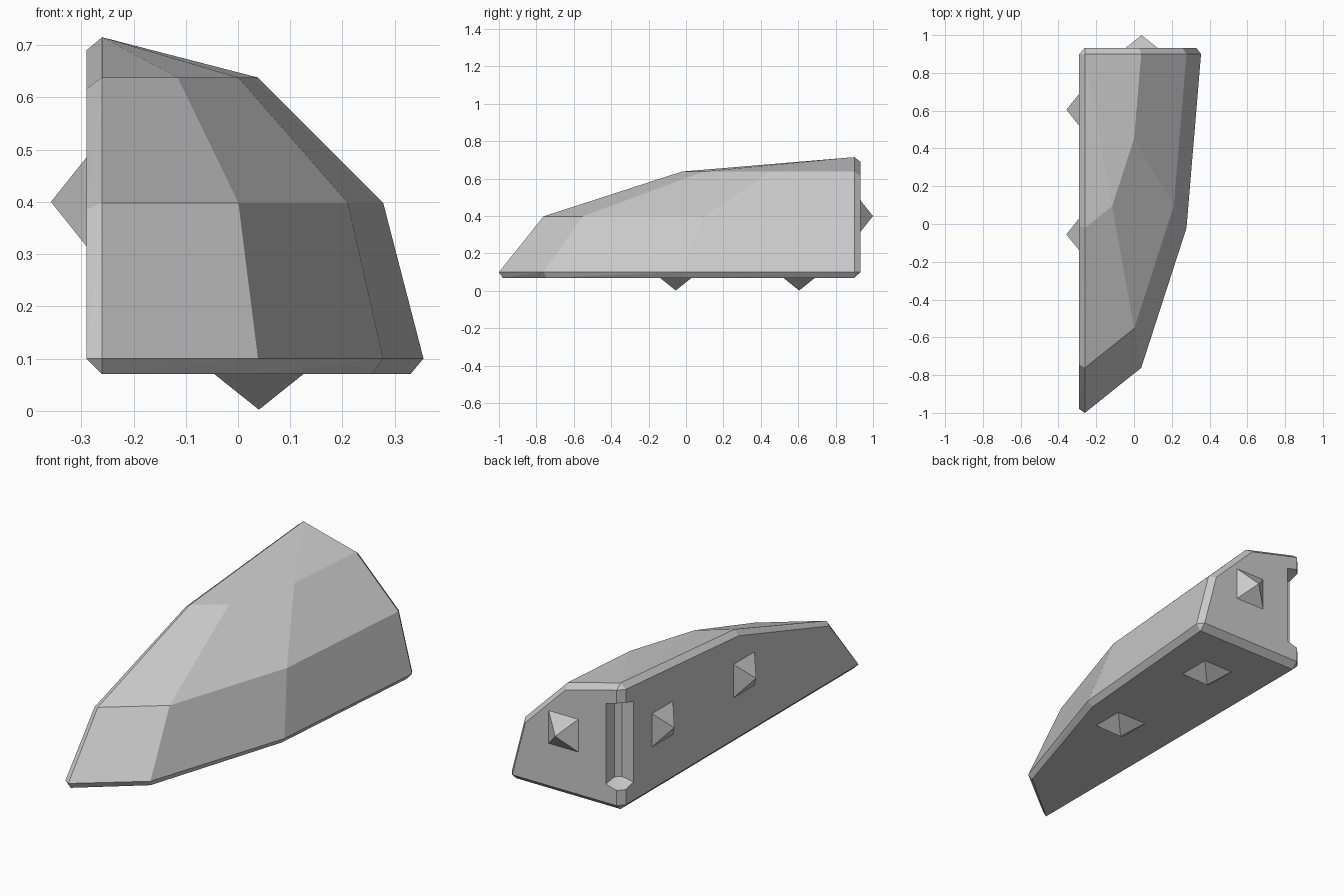
import bpy, bmesh
from math import sin, cos, radians, pi
from mathutils import Vector, Matrix

if "Cube" in bpy.data.objects:
    bpy.data.objects.remove(bpy.data.objects["Cube"])

CORNER = Vector((-0.26, 0.90, 0.10))     # where the three flat walls would meet
SIZE = Vector((0.615, 1.90, 0.615))      # reach of the rounded octant from that corner
BEVEL = 0.03
ANGLES = [radians(a) for a in (0, 29, 61, 90)]


def hull_object(name, points):
    bm = bmesh.new()
    for p in points:
        bm.verts.new(p)
    res = bmesh.ops.convex_hull(bm, input=bm.verts)
    junk = {g for g in res["geom_interior"] + res["geom_unused"] if isinstance(g, bmesh.types.BMVert)}
    bmesh.ops.delete(bm, geom=list(junk), context='VERTS')
    bmesh.ops.dissolve_limit(bm, angle_limit=radians(1), verts=bm.verts, edges=bm.edges)
    bmesh.ops.recalc_face_normals(bm, faces=bm.faces)
    mesh = bpy.data.meshes.new(name)
    bm.to_mesh(mesh)
    bm.free()
    obj = bpy.data.objects.new(name, mesh)
    bpy.context.collection.objects.link(obj)
    return obj


# Shell: faceted octant, plus slightly shrunken outlines pushed out as bevelled walls
points = []
for lat in ANGLES:
    for lon in ANGLES:
        unit = Vector((cos(lat) * sin(lon), -cos(lat) * cos(lon), sin(lat)))
        points.append(CORNER + unit * SIZE)
        inset = CORNER + unit * Vector((0.59, 1.88, 0.59))
        for axis, push in ((0, -BEVEL), (1, BEVEL + 0.003), (2, -BEVEL)):
            if abs(unit[axis]) < 1e-5:
                p = inset.copy()
                p[axis] += push
                points.append(p)
for axis, push in ((0, -BEVEL), (1, BEVEL + 0.003), (2, -BEVEL)):
    p = CORNER.copy()
    p[axis] += push
    points.append(p)
shell = hull_object("shell", points)

# Notch in the upright corner edge, with flared ends and a chamfered inner corner
inner = [(-0.20, 0.865), (-0.225, 0.84)]
outer = [(-0.20, 0.935), (-0.29, 0.84), (-0.29, 0.935)]
grow = Vector((-0.1, 0.1))
pts = []
for s in (-1, 1):
    pts += [(x, y, 0.4 + s * 0.195) for x, y in inner]
    pts += [(-0.20, 0.99, 0.4 + s * 0.215), (-0.35, 0.84, 0.4 + s * 0.215),
            (-0.35, 0.99, 0.4 + s * 0.255)]
cutter = hull_object("notch_cutter", pts)
cutter.hide_render = True
mod = shell.modifiers.new("notch", 'BOOLEAN')
mod.operation = 'DIFFERENCE'
mod.solver = 'EXACT'
mod.object = cutter
bpy.context.view_layer.objects.active = shell
bpy.ops.object.modifier_apply(modifier=mod.name)
bpy.data.objects.remove(cutter)


# Square pyramid studs on the left, bottom and back walls
def stud(name, base, direction):
    bm = bmesh.new()
    bmesh.ops.create_cone(bm, cap_ends=True, segments=4, radius1=0.085 * 2 ** 0.5, radius2=0,
                          depth=0.068, matrix=Matrix.Translation((0, 0, 0.034)) @ Matrix.Rotation(pi / 4, 4, 'Z'))
    bmesh.ops.remove_doubles(bm, verts=bm.verts, dist=1e-5)
    mesh = bpy.data.meshes.new(name)
    bm.to_mesh(mesh)
    bm.free()
    obj = bpy.data.objects.new(name, mesh)
    bpy.context.collection.objects.link(obj)
    turn = {'left': Matrix.Rotation(-pi / 2, 4, 'Y'),
            'down': Matrix.Rotation(pi, 4, 'X'),
            'back': Matrix.Rotation(-pi / 2, 4, 'X')}[direction]
    mesh.transform(Matrix.Translation(base) @ turn)


for i, y in enumerate((-0.055, 0.605), 1):
    stud(f"left_stud_{i}", (-0.29, y, 0.4), 'left')
    stud(f"bottom_stud_{i}", (0.04, y, 0.07), 'down')
stud("back_stud", (0.04, 0.932, 0.4), 'back')
